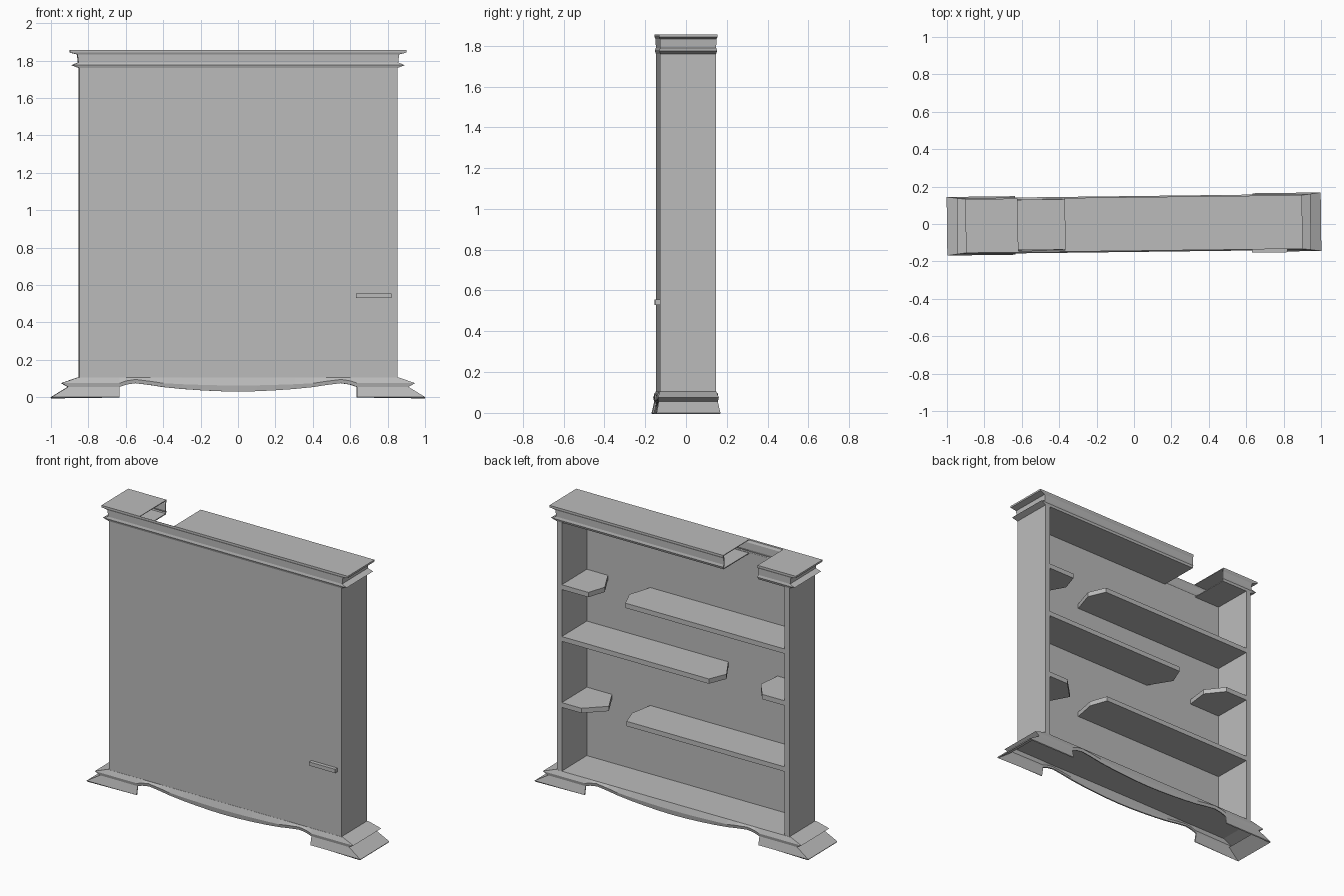
import bpy, bmesh, math

cube = bpy.data.objects.get("Cube")
if cube:
    bpy.data.objects.remove(cube, do_unlink=True)

grey = bpy.data.materials.new("plain_grey")
grey.use_nodes = True
grey.diffuse_color = (0.5, 0.5, 0.5, 1)
grey.node_tree.nodes["Principled BSDF"].inputs["Base Color"].default_value = (0.5, 0.5, 0.5, 1)

HALF_W, HALF_D = 0.85, 0.137
WALL = 0.036
TURN = math.radians(0.7)


def finish(name, bm):
    bmesh.ops.recalc_face_normals(bm, faces=bm.faces)
    mesh = bpy.data.meshes.new(name)
    bm.to_mesh(mesh)
    bm.free()
    mesh.materials.append(grey)
    obj = bpy.data.objects.new(name, mesh)
    obj.rotation_euler.z = TURN
    bpy.context.collection.objects.link(obj)
    return obj


def prism(name, outline, z0, z1):
    """Upright prism from a plan outline."""
    bm = bmesh.new()
    low = [bm.verts.new((x, y, z0)) for x, y in outline]
    high = [bm.verts.new((x, y, z1)) for x, y in outline]
    bm.faces.new(low)
    bm.faces.new(high)
    n = len(outline)
    for i in range(n):
        j = (i + 1) % n
        bm.faces.new((low[i], low[j], high[j], high[i]))
    return finish(name, bm)


def box(name, x0, x1, y0, y1, z0, z1):
    return prism(name, [(x0, y0), (x1, y0), (x1, y1), (x0, y1)], z0, z1)


def moulding(rings, stations, wave):
    """Rectangular moulding; each ring is (half width, height)."""
    bm = bmesh.new()
    rows = []
    for r, (half, z) in enumerate(rings):
        depth = HALF_D + (half - HALF_W) * 0.13
        xs = [-half] + stations + [half]
        plan = [(x, -depth) for x in xs] + [(x, depth) for x in reversed(xs)]
        rows.append([bm.verts.new((x, y, z + wave(r, x))) for x, y in plan])
    n = len(rows[0])
    for a, b in zip(rows, rows[1:]):
        for i in range(n):
            j = (i + 1) % n
            bm.faces.new((a[i], a[j], b[j], b[i]))
    bm.faces.new(rows[0])
    return bm, rows


def thicken(obj, amount):
    mod = obj.modifiers.new("thickness", "SOLIDIFY")
    mod.thickness = amount
    mod.offset = -1


# Cabinet body, open at the back
box("front_panel", -HALF_W, HALF_W, -HALF_D, -HALF_D + 0.006, 0.1, 1.77)
for side, s in (("left", 1), ("right", -1)):
    a, b = sorted((s * HALF_W, s * (HALF_W - WALL)))
    box(side + "_side_panel", a, b, -HALF_D + 0.006, HALF_D, 0.1, 1.77)
box("handle", 0.63, 0.82, -HALF_D - 0.024, -HALF_D, 0.53, 0.555)

# Split shelves: wall side, height, then end position at front, middle and back
inner = HALF_W - WALL
shelves = {
    "upper_left_shelf": (1, 1.33, 0.66, 0.58, 0.62),
    "upper_right_shelf": (-1, 1.33, 0.35, 0.4, 0.35),
    "middle_left_shelf": (1, 0.985, -0.22, -0.31, -0.26),
    "middle_right_shelf": (-1, 0.985, -0.58, -0.56, -0.65),
    "lower_left_shelf": (1, 0.545, 0.63, 0.55, 0.67),
    "lower_right_shelf": (-1, 0.545, 0.35, 0.38, 0.34),
}
for name, (s, z, front, mid, back) in shelves.items():
    y0 = -HALF_D + 0.006
    outline = [(s * inner, y0), (front, y0), (mid, 0.02),
               (back, HALF_D), (s * inner, HALF_D)]
    prism(name, outline, z - 0.016, z + 0.016)

# Base with curved apron and flared corner feet
FOOT = 0.635
CURVE = [(0, -0.025), (0.1, -0.023), (0.2, -0.018), (0.3, -0.011),
         (0.4, -0.001), (0.47, 0.01), (0.55, 0.02), (0.6, 0.012), (FOOT, 0)]


def apron_wave(ring, x):
    x = abs(x)
    if ring not in (1, 2) or x >= FOOT:
        return 0
    for (x0, w0), (x1, w1) in zip(CURVE, CURVE[1:]):
        if x <= x1:
            w = w0 + (w1 - w0) * (x - x0) / (x1 - x0)
            return w * 0.5 if ring == 1 and w < 0 else w


stations = [-x for x, w in reversed(CURVE)] + [x for x, w in CURVE[1:]]
bm, rows = moulding([(0.86, 0.105), (0.945, 0.075), (0.91, 0.055), (1.0, 0)],
                    stations, apron_wave)
bottom = set(rows[-1])
gap = [f for f in bm.faces
       if any(v in bottom for v in f.verts)
       and all(abs(v.co.x) < FOOT + 0.001 for v in f.verts)]
bmesh.ops.delete(bm, geom=gap, context="FACES")
thicken(finish("base_moulding", bm), 0.008)

# Hollow cornice with a slot cut through behind its front face
bm, rows = moulding([(0.9, 1.855), (0.9, 1.843), (0.86, 1.832), (0.855, 1.79),
                     (0.89, 1.775), (0.85, 1.76)], [], lambda r, x: 0)
bm.faces.new(rows[-1])
SLOT = (-0.62, -0.37)
for x in SLOT:
    bmesh.ops.bisect_plane(bm, geom=bm.verts[:] + bm.edges[:] + bm.faces[:],
                           plane_co=(x, 0, 0), plane_no=(1, 0, 0))
slot_faces = [f for f in bm.faces
              if SLOT[0] < f.calc_center_median().x < SLOT[1]
              and f.calc_center_median().y > -0.1]
bmesh.ops.delete(bm, geom=slot_faces, context="FACES")
thicken(finish("cornice", bm), 0.008)
